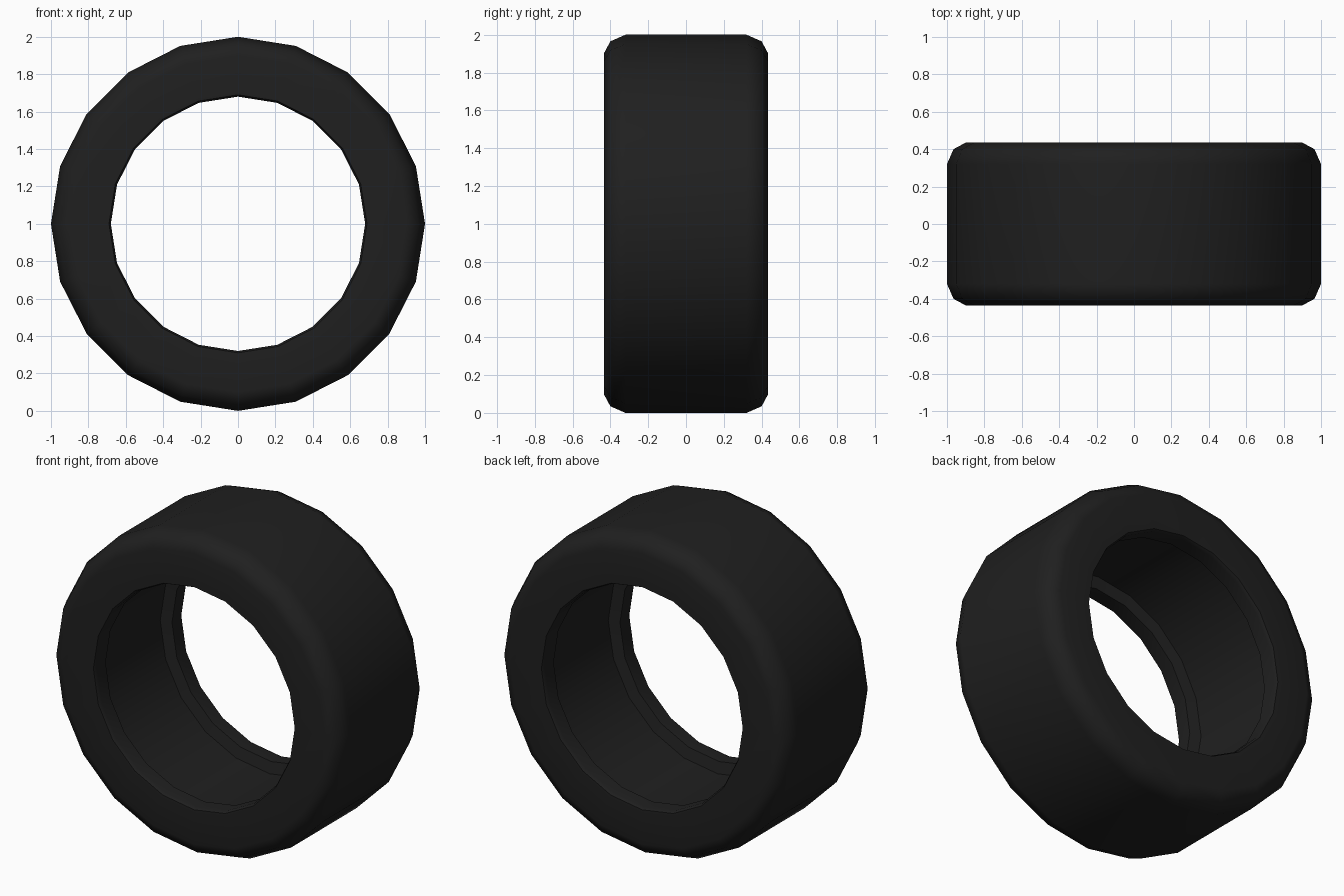
import bpy, bmesh, math

if "Cube" in bpy.data.objects:
    bpy.data.objects.remove(bpy.data.objects["Cube"])

SIDES = 20

# Half cross-section (radius, y): tread, shoulder, sidewall, bead lip, step into the recess
half = [(1.0, 0.32), (0.965, 0.40), (0.90, 0.435), (0.69, 0.43),
        (0.68, 0.41), (0.68, 0.325), (0.75, 0.31)]
profile = half + [(r, -y) for r, y in reversed(half)]

# Tyre: closed profile revolved round the y axis
bm = bmesh.new()
rings = []
for i in range(SIDES):
    a = 2 * math.pi * i / SIDES
    rings.append([bm.verts.new((r * math.cos(a), y, 1 + r * math.sin(a)))
                  for r, y in profile])
n = len(profile)
for i in range(SIDES):
    a, b = rings[i], rings[(i + 1) % SIDES]
    for j in range(n):
        k = (j + 1) % n
        bm.faces.new((a[j], a[k], b[k], b[j]))
bmesh.ops.recalc_face_normals(bm, faces=bm.faces)

mesh = bpy.data.meshes.new("tyre")
bm.to_mesh(mesh)
bm.free()
tyre = bpy.data.objects.new("tyre", mesh)
bpy.context.collection.objects.link(tyre)

# Black rubber
rubber = bpy.data.materials.new("rubber")
rubber.diffuse_color = (0.014, 0.014, 0.014, 1)
rubber.use_nodes = True
rubber.node_tree.nodes["Principled BSDF"].inputs["Base Color"].default_value = rubber.diffuse_color
mesh.materials.append(rubber)

# Smooth shoulders with flat-looking tread and sidewalls
bpy.context.view_layer.objects.active = tyre
tyre.select_set(True)
bpy.ops.object.shade_smooth_by_angle(angle=math.radians(45))
weighted = tyre.modifiers.new("weighted_normals", 'WEIGHTED_NORMAL')
weighted.keep_sharp = True
